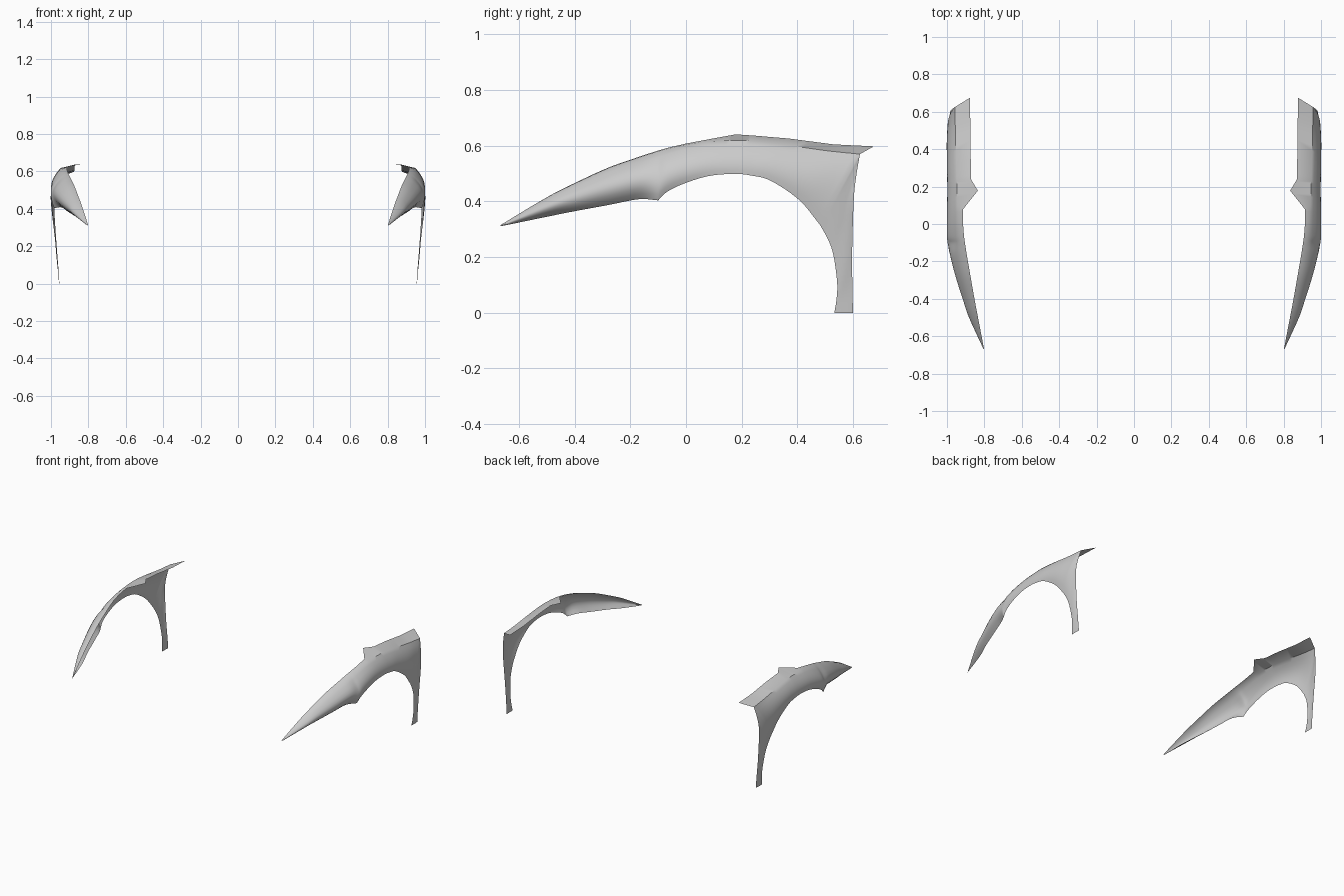
import bpy, bmesh
from mathutils import Vector

STEPS = 6      # subdivisions between stations
COLS = 8       # divisions across the panel

# Station: lower edge xyz, mid-panel x, upper crease xyz, inner flange edge xyz
nose = [
    (.806, -.665, .311, .806, .805, -.667, .313, .802, -.667, .315),
    (.842, -.50, .345, .882, .846, -.50, .413, .834, -.50, .415),
    (.877, -.40, .365, .916, .872, -.40, .464, .853, -.40, .466),
    (.912, -.28, .387, .954, .896, -.28, .519, .874, -.28, .521),
    (.944, -.17, .408, .982, .915, -.17, .558, .893, -.17, .560),
    (.982, -.10, .404, .992, .926, -.10, .580, .904, -.10, .583),
]
arch = [
    nose[-1],
    (.988, -.066, .436, .995, .930, -.065, .589, .909, -.065, .593),
    (.993, 0, .467, .994, .936, 0, .604, .914, 0, .608),
    (.996, .085, .492, .991, .942, .08, .615, .913, .08, .623),
    (.997, .175, .499, .989, .946, .175, .619, .835, .178, .641),
    (.997, .235, .493, .990, .948, .24, .617, .872, .24, .637),
    (.996, .305, .474, .993, .951, .34, .606, .873, .37, .626),
    (.992, .407, .405, .998, .955, .50, .583, .875, .53, .605),
    (.985, .482, .315, .994, .958, .625, .570, .877, .675, .598),
]
leg = [
    arch[-1][:7],
    (.980, .512, .260, .989, .973, .613, .500),
    (.975, .530, .205, .983, .982, .603, .410),
    (.966, .543, .110, .972, .971, .597, .220),
    (.961, .541, .050, .962, .961, .598, .090),
    (.956, .533, 0, .957, .955, .600, 0),
]


def smooth(p, i, t):
    """Spline value between stations i and i+1 for one column."""
    a, b = p[i], p[i + 1]
    ma = (b - p[i - 1]) / 2 if i > 0 else b - a
    mb = (p[i + 2] - a) / 2 if i + 2 < len(p) else b - a
    return ((2*t**3 - 3*t**2 + 1) * a + (t**3 - 2*t**2 + t) * ma
            + (3*t**2 - 2*t**3) * b + (t**3 - t**2) * mb)


def section(s, flange):
    """Points from the lower edge, over the bulged panel, to the flange."""
    low, up, mid = Vector(s[:3]), Vector(s[4:7]), s[3]
    pts = []
    for k in range(COLS + 1):
        t = k / COLS
        p = low.lerp(up, t)
        p.x = (low.x * (1 - t) * (1 - 2*t) + mid * 4 * t * (1 - t)
               + up.x * t * (2*t - 1))
        pts.append(p)
    if flange:
        pts.append(Vector(s[7:10]))
    return pts


def loft(bm, stations, straight_flange=False):
    cols = list(zip(*stations))
    rows = []
    for i in range(len(stations) - 1):
        for k in range(STEPS + (i == len(stations) - 2)):
            t = k / STEPS
            s = [c[i] + (c[i + 1] - c[i]) * t if straight_flange and n > 6
                 else smooth(c, i, t) for n, c in enumerate(cols)]
            rows.append([bm.verts.new(p) for p in section(s, len(s) > 7)])
    for a, b in zip(rows, rows[1:]):
        for j in range(len(a) - 1):
            bm.faces.new((a[j], b[j], b[j + 1], a[j + 1]))


# Right fender sheet: nose, wheel arch with hood flange, rear leg
bm = bmesh.new()
loft(bm, nose)
loft(bm, arch, straight_flange=True)
loft(bm, leg)
bmesh.ops.remove_doubles(bm, verts=bm.verts, dist=0.0004)
mesh = bpy.data.meshes.new("front_fenders")
bm.to_mesh(mesh)
bm.free()
fenders = bpy.data.objects.new("front_fenders", mesh)
bpy.context.collection.objects.link(fenders)

# Left fender by mirroring
mirror = fenders.modifiers.new("left_side", 'MIRROR')
mirror.use_axis[0] = True
mirror.use_mirror_merge = False

bpy.context.view_layer.objects.active = fenders
fenders.select_set(True)
bpy.ops.object.shade_smooth_by_angle(angle=0.6)
